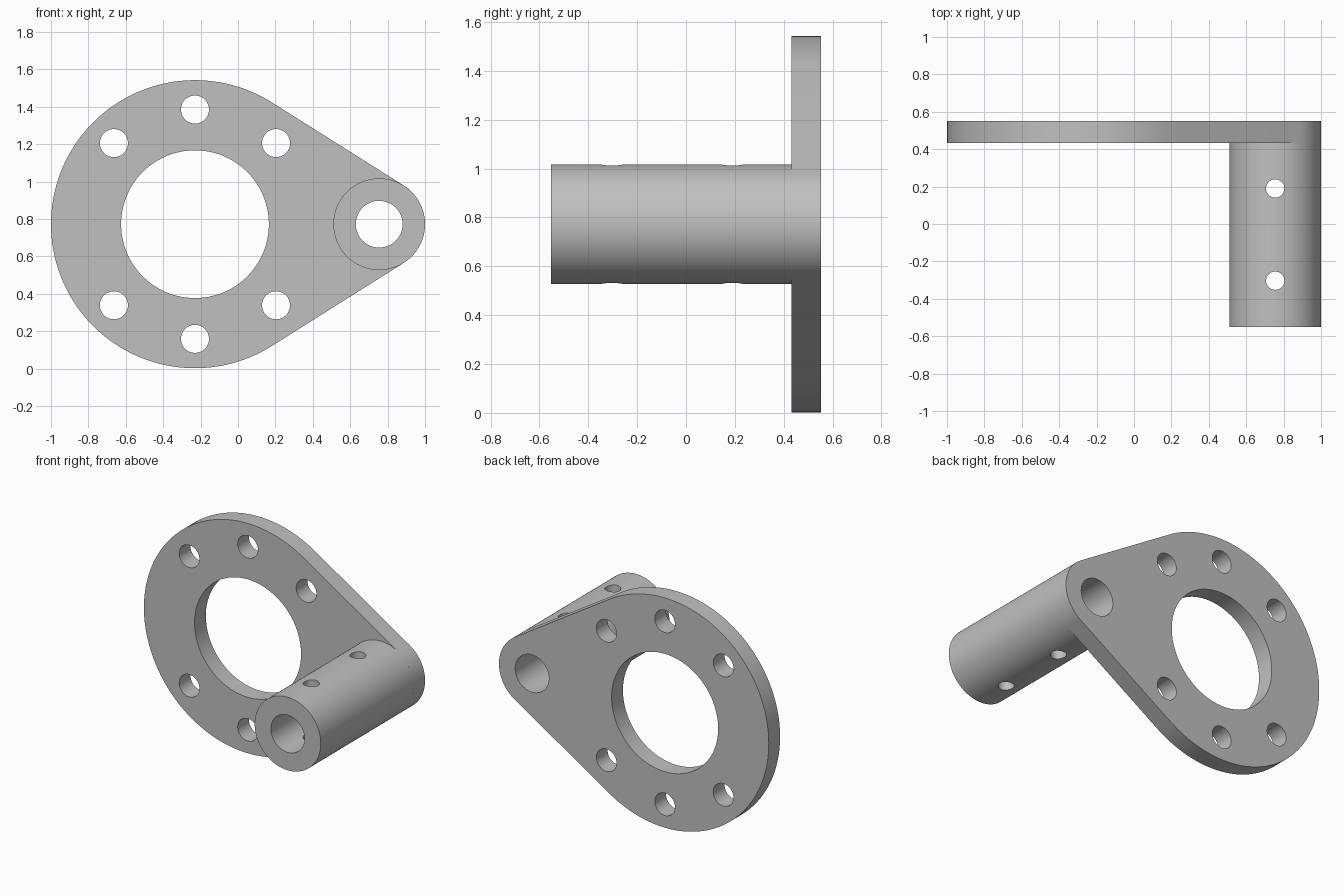
import bpy
import bmesh
from math import acos, cos, sin, pi, radians
from mathutils import Matrix

cube = bpy.data.objects.get("Cube")
if cube:
    bpy.data.objects.remove(cube, do_unlink=True)

# Main dimensions
AXIS_Z = 0.772
DISC_X, DISC_R = -0.23, 0.77
TUBE_X, TUBE_R = 0.755, 0.245
FRONT, PLATE_FRONT, BACK = -0.552, 0.432, 0.552

grey = bpy.data.materials.new("light_grey_metal")
grey.use_nodes = True
grey.diffuse_color = (0.53, 0.53, 0.53, 1)
grey.node_tree.nodes["Principled BSDF"].inputs["Base Color"].default_value = grey.diffuse_color


def make_object(name, bm):
    bmesh.ops.recalc_face_normals(bm, faces=bm.faces[:])
    mesh = bpy.data.meshes.new(name)
    bm.to_mesh(mesh)
    bm.free()
    obj = bpy.data.objects.new(name, mesh)
    bpy.context.collection.objects.link(obj)
    mesh.materials.append(grey)
    return obj


def arc(cx, radius, start, end, steps):
    angles = [start + (end - start) * i / steps for i in range(steps + 1)]
    return [(cx + radius * cos(a), AXIS_Z + radius * sin(a)) for a in angles]


def extrude_outline(name, points, y0, y1):
    bm = bmesh.new()
    face = bm.faces.new([bm.verts.new((x, y0, z)) for x, z in points])
    ext = bmesh.ops.extrude_face_region(bm, geom=[face])
    moved = [v for v in ext["geom"] if isinstance(v, bmesh.types.BMVert)]
    bmesh.ops.translate(bm, verts=moved, vec=(0, y1 - y0, 0))
    return make_object(name, bm)


def cylinder(name, centre, radius, depth, axis="Y", sides=64):
    bm = bmesh.new()
    turn = Matrix.Rotation(pi / 2, 4, "X") if axis == "Y" else Matrix()
    bmesh.ops.create_cone(bm, cap_ends=True, segments=sides, radius1=radius,
                          radius2=radius, depth=depth,
                          matrix=Matrix.Translation(centre) @ turn)
    return make_object(name, bm)


def drill(obj, cutters):
    bpy.context.view_layer.objects.active = obj
    for cutter in cutters:
        cutter.hide_render = True
        mod = obj.modifiers.new("hole", "BOOLEAN")
        mod.operation = "DIFFERENCE"
        mod.solver = "EXACT"
        mod.object = cutter
        bpy.ops.object.modifier_apply(modifier=mod.name)
        bpy.data.objects.remove(cutter, do_unlink=True)


def shade(obj):
    bpy.ops.object.select_all(action="DESELECT")
    obj.select_set(True)
    bpy.context.view_layer.objects.active = obj
    bpy.ops.object.shade_smooth_by_angle(angle=radians(30))


# Flange plate: a large disc joined to the tube end by tangent sides
tangent = acos((DISC_R - TUBE_R) / (TUBE_X - DISC_X))
outline = (arc(DISC_X, DISC_R, tangent, 2 * pi - tangent, 96)
           + arc(TUBE_X, TUBE_R, -tangent, tangent, 48))
plate = extrude_outline("flange_plate", outline, PLATE_FRONT, BACK)

# Central opening, tube bore and six bolt holes
mid_y = (PLATE_FRONT + BACK) / 2
holes = [cylinder("opening_cutter", (DISC_X, mid_y, AXIS_Z), 0.395, 0.4, sides=96),
         cylinder("bore_cutter", (TUBE_X, mid_y, AXIS_Z), 0.125, 0.4)]
for degrees in (45, 90, 135, 225, 270, 315):
    a = radians(degrees)
    spot = (DISC_X + 0.613 * cos(a), mid_y, AXIS_Z + 0.613 * sin(a))
    holes.append(cylinder("bolt_cutter", spot, 0.075, 0.4, sides=40))
drill(plate, holes)
shade(plate)

# Tube with a through bore and two vertical cross holes
tube = cylinder("tube", (TUBE_X, (FRONT + PLATE_FRONT) / 2, AXIS_Z), TUBE_R,
                PLATE_FRONT - FRONT, sides=96)
holes = [cylinder("bore_cutter", (TUBE_X, 0, AXIS_Z), 0.125, 3)]
for y in (0.19, -0.303):
    holes.append(cylinder("cross_cutter", (TUBE_X, y, AXIS_Z), 0.049, 1, "Z", 32))
drill(tube, holes)
shade(tube)
